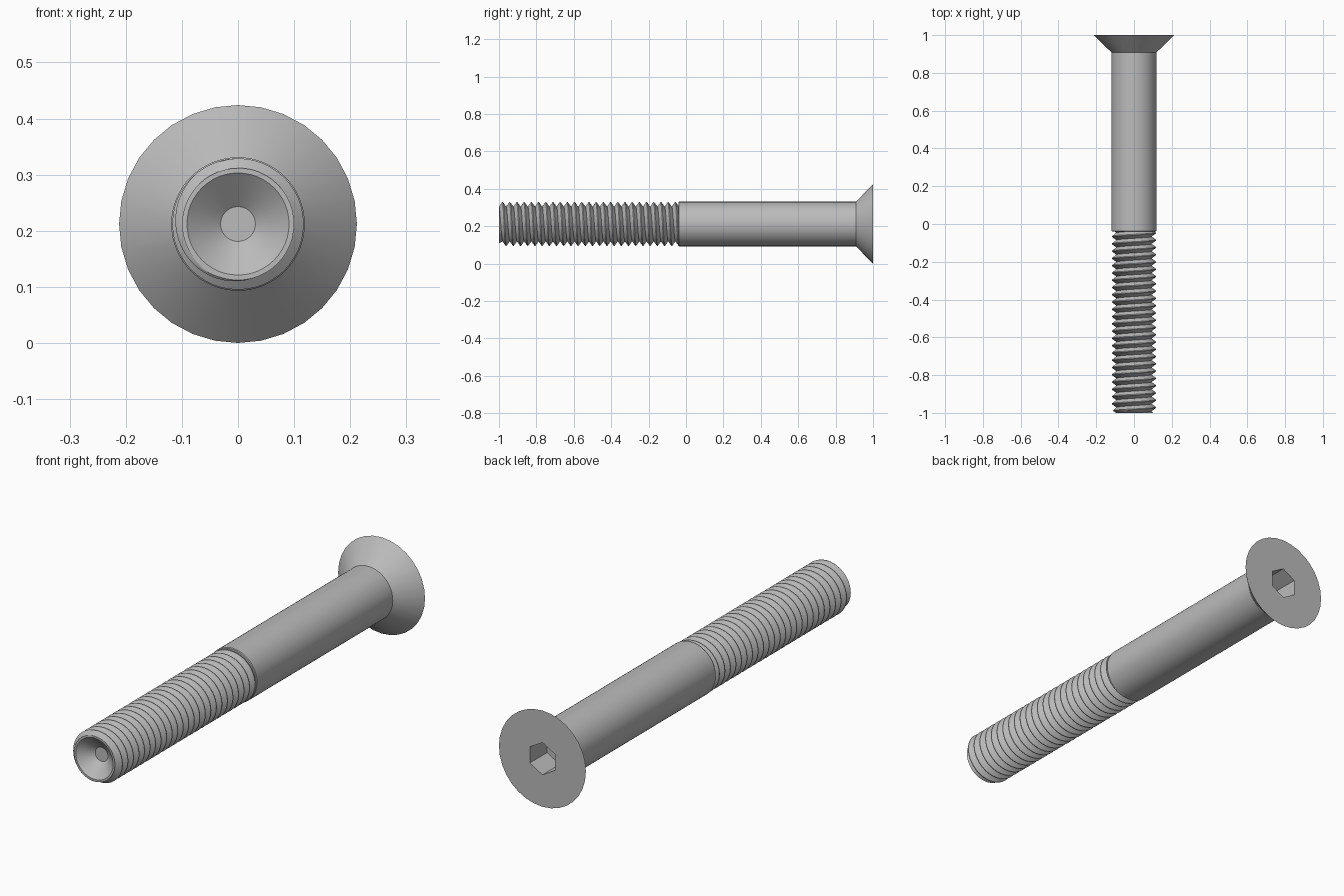
import bpy, bmesh
from math import sin, cos, tau, radians

if "Cube" in bpy.data.objects:
    bpy.data.objects.remove(bpy.data.objects["Cube"])

AXIS_Z = 0.212      # height of the screw's long axis
SHANK_R = 0.119
SHANK_START = -0.04

steel = bpy.data.materials.new("grey steel")
steel.use_nodes = True
steel.diffuse_color = (0.5, 0.5, 0.5, 1)
steel.node_tree.nodes["Principled BSDF"].inputs["Base Color"].default_value = (0.5, 0.5, 0.5, 1)


def grid_object(name, rows, cols, point):
    """Skin a grid of points (radius, y, turn) around the long axis."""
    bm = bmesh.new()
    grid = []
    for j in range(rows):
        row = []
        for i in range(cols + 1):
            turn = i / cols
            r, y = point(j, turn)
            row.append(bm.verts.new((r * sin(turn * tau), y, AXIS_Z + r * cos(turn * tau))))
        grid.append(row)
    for a, b in zip(grid, grid[1:]):
        for i in range(cols):
            bm.faces.new((a[i], a[i + 1], b[i + 1], b[i]))
    bmesh.ops.remove_doubles(bm, verts=bm.verts, dist=1e-5)
    mesh = bpy.data.meshes.new(name)
    bm.to_mesh(mesh)
    bm.free()
    mesh.materials.append(steel)
    obj = bpy.data.objects.new(name, mesh)
    bpy.context.collection.objects.link(obj)
    return obj


def lathe(name, profile, sides):
    return grid_object(name, len(profile), sides, lambda j, turn: profile[j])


def activate(obj):
    bpy.ops.object.select_all(action='DESELECT')
    obj.select_set(True)
    bpy.context.view_layer.objects.active = obj


# Plain shank with a slight chamfer where the thread begins
shank = lathe("shank", [(0.09, SHANK_START), (SHANK_R - 0.003, SHANK_START),
                        (SHANK_R, SHANK_START + 0.003), (SHANK_R, 0.912)], 64)

# Countersunk head, with a core reaching into the shank
head = lathe("countersunk_head", [(0, 0.8), (0.1, 0.8), (0.1, 0.908), (SHANK_R, 0.908),
                                  (0.212, 1), (0, 1)], 32)

# Hexagonal drive socket cut into the head
cutter = lathe("socket_cutter", [(0, 0.88), (0.071, 0.88), (0.071, 1.1), (0, 1.1)], 6)
cutter.hide_render = True
socket = head.modifiers.new("hex_socket", 'BOOLEAN')
socket.operation = 'DIFFERENCE'
socket.solver = 'EXACT'
socket.object = cutter
activate(head)
bpy.ops.object.modifier_apply(modifier=socket.name)
bpy.data.objects.remove(cutter)

# Right-handed helical thread, tapered at the tip
PITCH = 0.0385
ROOT_R, CREST_R = 0.093, 0.117
TOOTH = [(0, ROOT_R), (0.45, CREST_R), (0.55, CREST_R)]
TURNS = 27


def thread_point(j, turn):
    lap, k = divmod(j, len(TOOTH))
    offset, r = TOOTH[k]
    y = -1 + PITCH * (lap - 1 + offset + turn)
    y = min(max(y, -1), SHANK_START + 0.01)
    return min(r, 0.1 + (y + 1)), y


thread = grid_object("thread", TURNS * len(TOOTH), 48, thread_point)

# Conical dimple in the tip
tip = lathe("tip_dimple", [(0, -0.95), (0.031, -0.95), (0.091, -1), (0.0995, -1)], 48)

for part in (shank, head, thread, tip):
    activate(part)
    bpy.ops.object.shade_smooth_by_angle(angle=radians(30))
